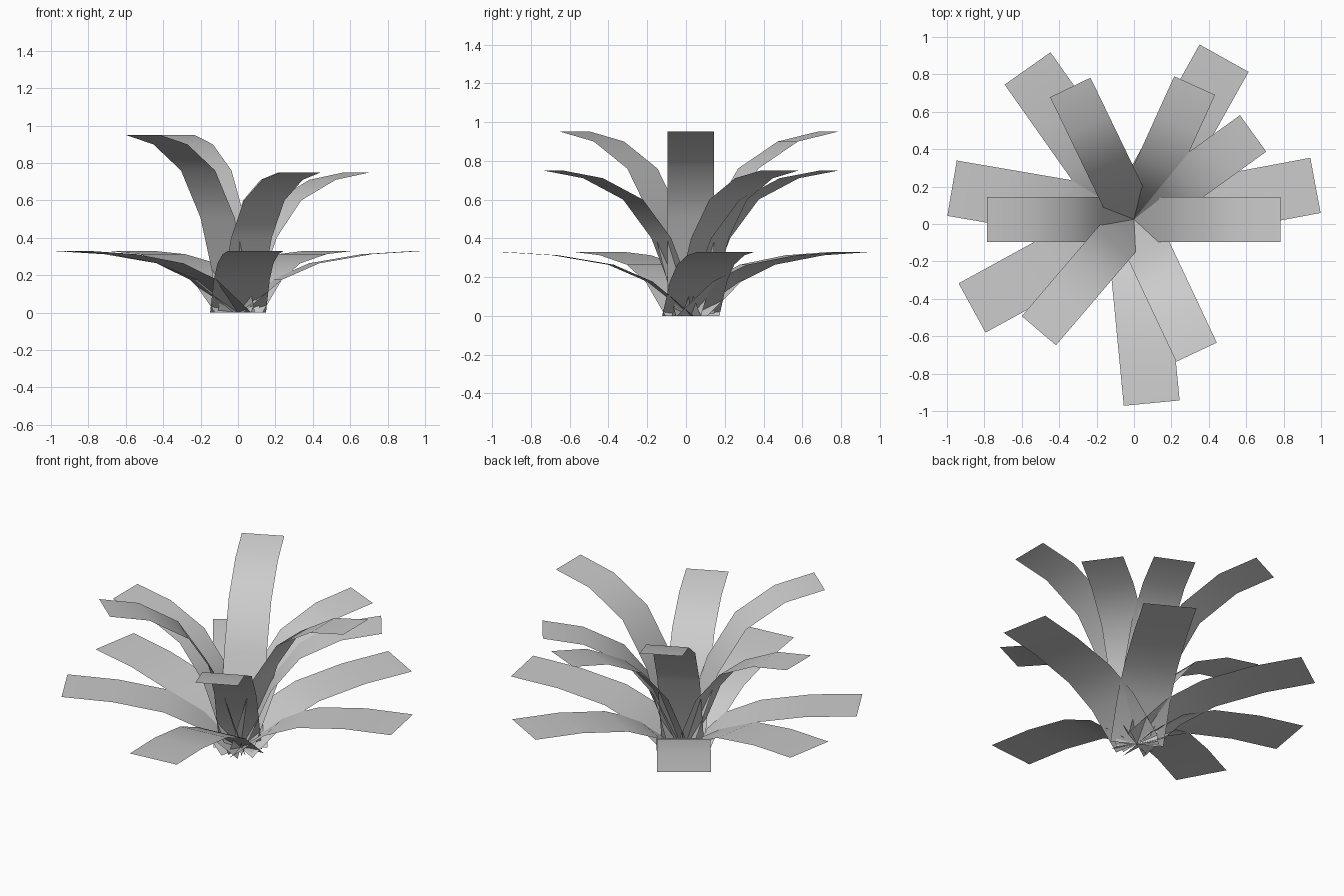
import bpy
import math
from mathutils import Vector

cube = bpy.data.objects.get("Cube")
if cube:
    bpy.data.objects.remove(cube, do_unlink=True)

# One plain grey for the whole plant
GREY = (0.6, 0.6, 0.6, 1.0)
leaf_grey = bpy.data.materials.new("leaf_grey")
leaf_grey.use_nodes = True
leaf_grey.diffuse_color = GREY
bsdf = next(n for n in leaf_grey.node_tree.nodes if n.type == 'BSDF_PRINCIPLED')
bsdf.inputs["Base Color"].default_value = GREY

# Arching leaf profile: (fraction of reach, fraction of height)
ARCH = [(0, 0), (0.215, 0.535), (0.42, 0.80), (0.71, 0.947), (1, 1)]
ROOT = Vector((0, 0.025, 0))


def leaf(name, angle, reach, height, width):
    """Flat strip of quads bent along the arch, pointing outward at an angle."""
    a = math.radians(angle)
    out = Vector((math.cos(a), math.sin(a), 0))
    side = Vector((-out.y, out.x, 0)) * width / 2
    verts, faces = [], []
    for r, h in ARCH:
        centre = ROOT + out * r * reach + Vector((0, 0, h * height))
        verts += [centre - side, centre + side]
    for i in range(len(ARCH) - 1):
        k = 2 * i
        faces.append((k, k + 2, k + 3, k + 1))
    mesh = bpy.data.meshes.new(name)
    mesh.from_pydata(verts, [], faces)
    mesh.materials.append(leaf_grey)
    mesh.shade_smooth()
    obj = bpy.data.objects.new(name, mesh)
    bpy.context.collection.objects.link(obj)


# Three tiers: name, reach, height, width, directions
TIERS = [
    ("lower_leaf", 0.987, 0.33, 0.30, (10.6, 60.8, 125.2, 170.3, 208.7, 275.5)),
    ("middle_leaf", 0.785, 0.75, 0.24, (35.8, 65.6, 180, 295.2)),
    ("upper_leaf", 0.783, 0.95, 0.24, (0, 115.8, 229.5)),
]
for name, reach, height, width, angles in TIERS:
    for n, angle in enumerate(angles, 1):
        leaf(f"{name}_{n}", angle, reach, height, width)
